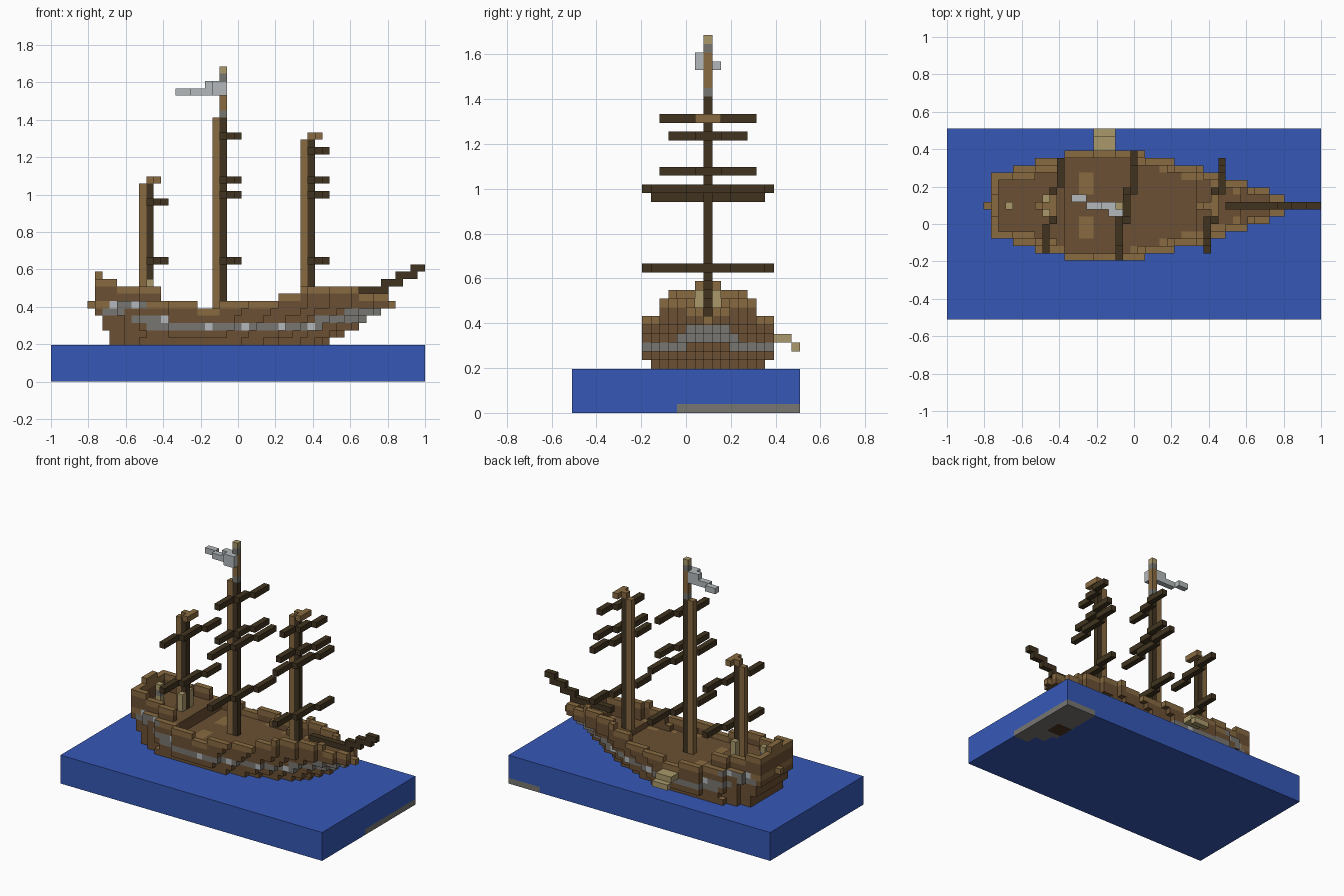
import bpy, bmesh
from mathutils import Vector

cube = bpy.data.objects.get("Cube")
if cube:
    bpy.data.objects.remove(cube, do_unlink=True)

V = 2 / 51          # size of one block
MID = 15            # row of the ship's centreline
ORIGIN = Vector((-25.5, -13, 0))

# Materials
PALETTE = {"water_blue": "3658B6", "hull_brown": "6B5033", "rim_brown": "886A41",
           "dark_wood": "413420", "stone_grey": "777671", "pale_grey": "B4B9BB",
           "tan_wood": "A9996B", "earth_brown": "4A3420"}
NAMES = list(PALETTE)
MATS = []
for name, code in PALETTE.items():
    srgb = [int(code[n:n + 2], 16) / 255 for n in (0, 2, 4)]
    col = [((c + 0.055) / 1.055) ** 2.4 for c in srgb] + [1]
    mat = bpy.data.materials.new(name)
    mat.use_nodes = True
    mat.diffuse_color = col
    mat.node_tree.nodes["Principled BSDF"].inputs["Base Color"].default_value = col
    MATS.append(mat)


def build(name, blocks, rule=None):
    """Skin a set of blocks; rule(block, normal, colour) may recolour a face."""
    bm = bmesh.new()
    verts = {}

    def vert(p):
        if p not in verts:
            verts[p] = bm.verts.new((Vector(p) + ORIGIN) * V)
        return verts[p]

    for b, colour in blocks.items():
        for axis in range(3):
            for side in (0, 1):
                n = [0, 0, 0]
                n[axis] = 2 * side - 1
                if tuple(p + q for p, q in zip(b, n)) in blocks:
                    continue
                u, w = (axis + 1) % 3, (axis + 2) % 3
                corners = []
                for du, dw in ((0, 0), (1, 0), (1, 1), (0, 1)):
                    p = list(b)
                    p[axis] += side
                    p[u] += du
                    p[w] += dw
                    corners.append(vert(tuple(p)))
                face = bm.faces.new(corners if side else corners[::-1])
                face.material_index = NAMES.index(rule(b, n, colour) if rule else colour)
    mesh = bpy.data.meshes.new(name)
    bm.to_mesh(mesh)
    bm.free()
    for mat in MATS:
        mesh.materials.append(mat)
    ob = bpy.data.objects.new(name, mesh)
    bpy.context.collection.objects.link(ob)
    return ob


def fill(xs, ys, zs, colour):
    return {(i, j, k): colour for i in range(xs[0], xs[1] + 1)
            for j in range(ys[0], ys[1] + 1) for k in range(zs[0], zs[1] + 1)}


def step(table, i):
    """First value whose limit is not below i."""
    return next((v for limit, v in table if i <= limit), -1)


# Sea slab with a patch of sea bed in one lower corner
sea = fill((0, 50), (0, 25), (0, 4), "water_blue")
for i in range(45, 51):
    for j in range(12, 26):
        if j - 12 >= (50 - i) // 3 * 2 and (i > 45 or j > 15):
            sea[i, j, 0] = "stone_grey"
sea.update(fill((45, 47), (17, 19), (0, 0), "earth_brown"))
build("sea_slab", sea)

# Hull shape tables
HALF = [(8, 4), (11, 5), (15, 6), (26, 7), (30, 6), (34, 5), (37, 4), (40, 3), (43, 2), (45, 1), (46, 0)]
TOP = [(6, 13), (8, 13), (14, 12), (19, 10), (22, 9), (30, 10), (33, 11), (41, 12), (45, 11), (46, 10)]
DECK = [(15, 10), (33, 8), (39, 9), (46, 10)]
STERN = {5: 8, 6: 8, 7: 7, 8: 7}
BOW = {5: 37, 6: 39, 7: 41, 8: 42, 9: 44}


def in_plan(i, j, k):
    s, e = STERN.get(k, 6), BOW.get(k, 46)
    if not s <= i <= e:
        return False
    half = step(HALF, round(6 + (i - s) * 40 / (e - s)))
    if k == 5:
        half = min(half, 6)
    if k > 10:
        half = min(half, 5) - (9 <= i <= 11)
    return abs(j - MID) <= half


def on_edge(i, j, k):
    return not all(in_plan(i + a, j + b, k) for a, b in ((1, 0), (-1, 0), (0, 1), (0, -1)))


hull = {}
for (i, j, k) in fill((6, 46), (8, 22), (5, 13), ""):
    if in_plan(i, j, k) and k <= step(TOP, i) and (k <= step(DECK, i) or on_edge(i, j, k)):
        hull[i, j, k] = "hull_brown"
hull.update(fill((6, 6), (14, 16), (14, 14), "rim_brown"))
hull[5, MID, 10] = "rim_brown"

WINDOWS = {(21, 7), (26, 7), (31, 7), (35, 7), (15, 8), (11, 10), (8, 10)}


def grey_band(i, k):
    return (k == 7 and 13 <= i <= 36 or k == 8 and (36 <= i <= 42 or 11 <= i <= 14)
            or k == 9 and (40 <= i <= 44 or 7 <= i <= 9) or k == 10 and 8 <= i <= 12)


def hull_colour(b, n, colour):
    i, j, k = b
    if n[2] > 0:
        hatch = k == 8 and i in (18, 19) and 2 <= abs(j - MID) <= 4
        return "rim_brown" if hatch or on_edge(i, j, k) else colour
    if n[2] == 0 and on_edge(i, j, k):
        if (i, k) in WINDOWS and n[1]:
            return "pale_grey"
        if grey_band(i, k):
            return "stone_grey"
        if k >= step(TOP, i) or k == 10 and i < 31:
            return "rim_brown"
    return colour


build("hull", hull, hull_colour)

# Boarding ramp
ramp = fill((20, 22), (23, 24), (8, 8), "tan_wood")
ramp.update(fill((20, 22), (25, 25), (7, 7), "tan_wood"))
build("boarding_ramp", ramp)

# Bowsprit rising in steps
sprit = {}
for a, b, k in ((38, 45, 12), (45, 47, 13), (47, 49, 14), (49, 50, 15)):
    sprit.update(fill((a, b), (MID, MID), (k, k), "dark_wood"))
build("bowsprit", sprit)

# Masts: column, foot level, top level, yards as (level, half length)
SHIP_MASTS = {
    "mizzen": (12, 11, 26, ((24, 6), (16, 6))),
    "main": (22, 9, 35, ((33, 5), (27, 5), (25, 7), (16, 7))),
    "fore": (34, 10, 32, ((31, 4), (27, 5), (25, 6), (16, 6))),
}
for name, (i, foot, top, yards) in SHIP_MASTS.items():
    mast = fill((i, i), (MID, MID), (foot, top), "rim_brown")
    mast.update(fill((i + 1, i + 1), (MID, MID), (foot, top), "dark_wood"))
    if name != "main":
        mast.update(fill((i + 1, i + 2), (MID, MID), (top + 1, top + 1), "rim_brown"))
        mast.update(fill((i + 2, i + 2), (14, 16), (top + 1, top + 1), "rim_brown"))
    else:
        mast.update(fill((23, 23), (MID, MID), (36, 42), "rim_brown"))
        mast[23, MID, 36] = mast[23, MID, 41] = "stone_grey"
        mast[23, MID, 42] = "tan_wood"
    build(name + "_mast", mast)
    # Each yard is slanted, in three sections
    for n, (k, half) in enumerate(yards):
        flat = (2 * half + 1) // 6
        yard = {}
        for d in range(-half, half + 1):
            shift = 1 + (d > flat) - (d < -flat)
            yard[i + 1 + shift, MID + d, k] = "dark_wood"
        build(f"{name}_yard_{n + 1}", yard)

# Waving flag
flag = fill((17, 18), (16, 16), (39, 39), "pale_grey")
flag.update(fill((19, 22), (15, 15), (39, 39), "pale_grey"))
flag.update(fill((21, 22), (15, 15), (40, 40), "pale_grey"))
flag.update(fill((22, 23), (14, 14), (39, 40), "pale_grey"))
build("flag", flag)

# Stern lantern and posts beside the mizzen mast
lantern = fill((8, 8), (MID, MID), (11, 13), "tan_wood")
lantern[8, MID, 12] = "stone_grey"
build("stern_lantern", lantern)
posts = fill((13, 13), (14, 14), (11, 13), "tan_wood")
posts.update(fill((13, 13), (16, 16), (11, 13), "tan_wood"))
build("deck_posts", posts)
